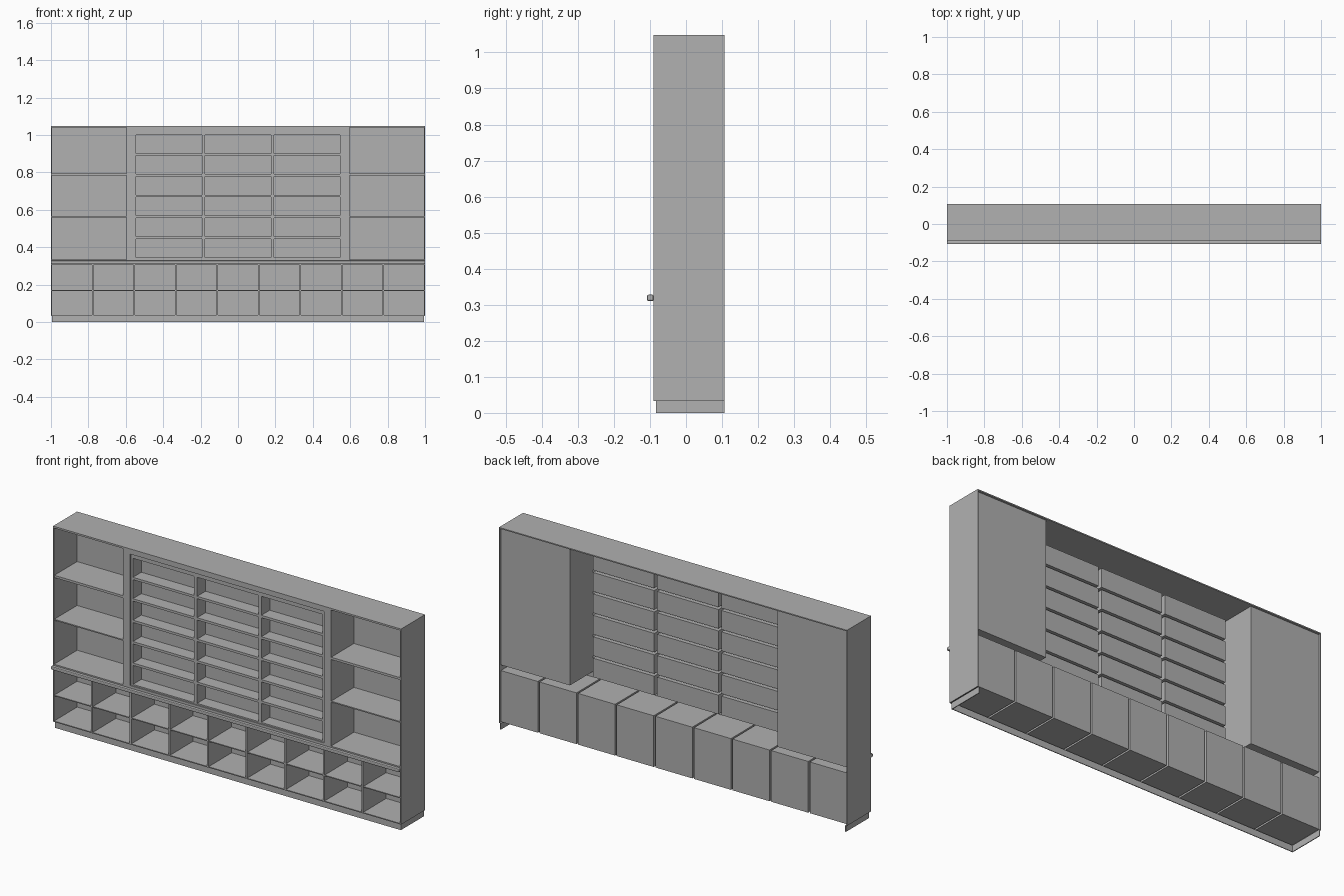
import bpy
import bmesh

cube = bpy.data.objects.get("Cube")
if cube:
    bpy.data.objects.remove(cube, do_unlink=True)

FRONT, REAR, TOP = -0.09, 0.107, 1.049
BASE, COUNTER = 0.033, 0.328

grey = bpy.data.materials.new("plain_grey")
grey.use_nodes = True
grey.diffuse_color = (0.44, 0.44, 0.44, 1)
grey.node_tree.nodes["Principled BSDF"].inputs["Base Color"].default_value = (0.44, 0.44, 0.44, 1)


def finish(bm, name):
    mesh = bpy.data.meshes.new(name)
    bmesh.ops.remove_doubles(bm, verts=bm.verts, dist=0.00001)
    bm.to_mesh(mesh)
    bm.free()
    mesh.materials.append(grey)
    obj = bpy.data.objects.new(name, mesh)
    bpy.context.collection.objects.link(obj)
    return obj


def box(name, x0, x1, y0, y1, z0, z1):
    bm = bmesh.new()
    bmesh.ops.create_cube(bm, size=1)
    for v in bm.verts:
        v.co.x = x1 if v.co.x > 0 else x0
        v.co.y = y1 if v.co.y > 0 else y0
        v.co.z = z1 if v.co.z > 0 else z0
    return finish(bm, name)


def spaced(start, end, count, gap):
    """Edges of evenly spaced openings with gaps between them."""
    size = (end - start - gap * (count - 1)) / count
    edges = []
    for i in range(count):
        a = start + i * (size + gap)
        edges += [a, a + size]
    return edges


def niche_panel(name, xs, zs, y, depth, backed=True):
    """Thin front sheet whose odd grid cells are pushed back into open niches."""
    bm = bmesh.new()

    def quad(*points):
        bm.faces.new([bm.verts.new(p) for p in points])

    for i, (a, b) in enumerate(zip(xs, xs[1:])):
        for j, (c, d) in enumerate(zip(zs, zs[1:])):
            ring = [(a, c), (b, c), (b, d), (a, d)]
            opening = i % 2 == 1 and j % 2 == 1
            if not opening:
                quad(*[(x, y, z) for x, z in ring])
                continue
            if backed:
                quad(*[(x, y + depth, z) for x, z in ring])
            for (x, z), (u, w) in zip(ring, ring[1:] + ring[:1]):
                quad((x, y, z), (u, y, w), (u, y + depth, w), (x, y + depth, z))
    return finish(bm, name)


# Outer carcass
box("top_panel", -1, 1, FRONT, REAR, TOP - 0.006, TOP)
for side, s in (("left", 1), ("right", -1)):
    x0, x1 = sorted((s, s * 0.996))
    box(side + "_end_panel", x0, x1, FRONT, REAR, BASE, TOP - 0.006)
    x0, x1 = sorted((s * 0.994, s * 0.990))
    box(side + "_plinth_return", x0, x1, -0.079, REAR, 0, BASE)
box("plinth_front", -0.994, 0.994, -0.083, -0.079, 0, BASE)

# Base cabinet: nine deep niches, each with one shelf
columns = spaced(-0.994, 0.994, 9, 0.0095)
niche_panel("base_niches", [-0.996] + columns + [0.996],
            [BASE, 0.038, 0.304, COUNTER], FRONT, 0.19)
for n in range(9):
    box(f"base_shelf_{n + 1}", columns[2 * n], columns[2 * n + 1],
        FRONT + 0.002, 0.099, 0.167, 0.172)

# Counter moulding
ledge = box("counter_ledge", -1, 1, -0.108, FRONT, 0.31, COUNTER)
bevel = ledge.modifiers.new("soft_edge", "BEVEL")
bevel.width = 0.004
bevel.segments = 2

# Tall open side bays
for side, s in (("left", 1), ("right", -1)):
    xs = sorted(s * x for x in (0.996, 0.994, 0.597, 0.592))
    niche_panel(side + "_bay", xs, [COUNTER, 0.333, 1.040, TOP - 0.006], FRONT, 0.19)
    for n, (z, t) in enumerate(((0.56, 0.006), (0.782, 0.012))):
        box(f"{side}_bay_shelf_{n + 1}", xs[1], xs[2], FRONT + 0.002, 0.099, z, z + t)

# Centre display: framed recess holding a grid of shallow niches
niche_panel("centre_frame", [-0.592, -0.557, 0.557, 0.592],
            [COUNTER, 0.339, 1.022, TOP - 0.006], FRONT, 0.006, backed=False)
niche_panel("centre_niches",
            [-0.557] + spaced(-0.545, 0.545, 3, 0.017) + [0.557],
            [0.339] + spaced(0.346, 1.001, 6, 0.0125) + [1.022],
            FRONT + 0.006, 0.069)
